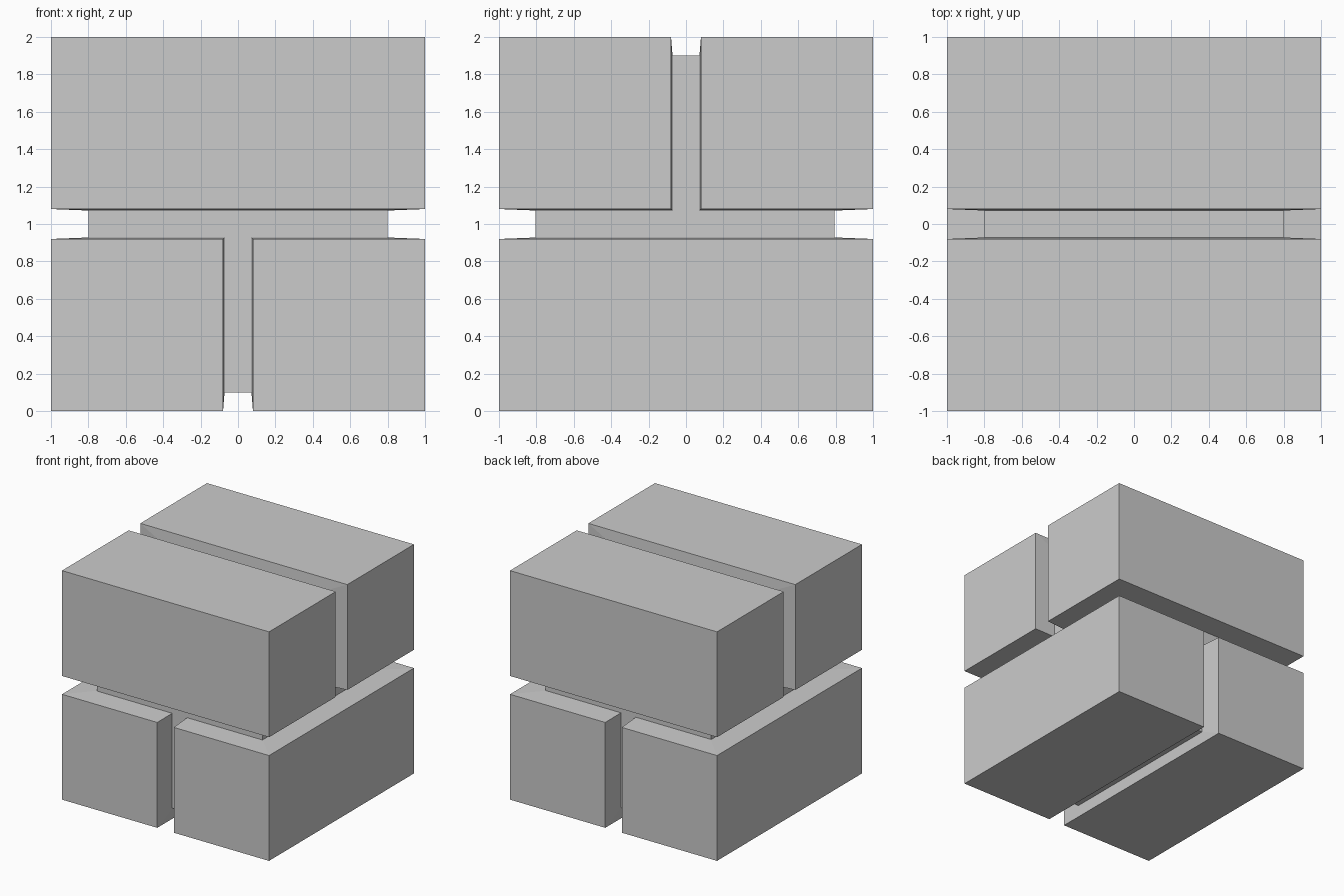
import bpy, bmesh

if "Cube" in bpy.data.objects:
    bpy.data.objects.remove(bpy.data.objects["Cube"])


def box(name, lo, hi):
    bm = bmesh.new()
    bmesh.ops.create_cube(bm, size=1)
    for v in bm.verts:
        v.co = [(lo[i] + hi[i]) / 2 + v.co[i] * (hi[i] - lo[i]) for i in range(3)]
    return finish(name, bm)


def finish(name, bm):
    bmesh.ops.recalc_face_normals(bm, faces=bm.faces)
    me = bpy.data.meshes.new(name)
    bm.to_mesh(me)
    bm.free()
    ob = bpy.data.objects.new(name, me)
    bpy.context.collection.objects.link(ob)
    return ob


def plate(name, place, outer, inner):
    """Slab that thins towards its middle; outer / inner = (u0, u1, v0, v1, half thickness)."""
    bm = bmesh.new()
    rings = []
    for s in (1, -1):
        for u0, u1, v0, v1, t in (outer, inner):
            rings.append([bm.verts.new(place(u, v, s * t))
                          for u, v in ((u0, v0), (u1, v0), (u1, v1), (u0, v1))])
    for a, b in ((0, 1), (2, 3), (0, 2)):
        for i in range(4):
            j = (i + 1) % 4
            bm.faces.new((rings[a][i], rings[a][j], rings[b][j], rings[b][i]))
    bm.faces.new(rings[1])
    bm.faces.new(rings[3])
    return finish(name, bm)


# solid cube that gets split into four blocks
body = box("grooved_block", (-1, -1, 0), (1, 1, 2))

# tapered grooves: waist, top (along x), bottom (along y)
waist = plate("waist_groove", lambda u, v, t: (u, v, 1 + t),
              (-1.2, 1.2, -1.2, 1.2, .088), (-.6, .6, -.6, .6, .064))
half_out, half_in = (-1.2, 1.2, -.03, 1.1, .088), (-.6, .6, .03, .8, .064)
top = plate("top_groove", lambda u, v, t: (u, t, 1 + v), half_out, half_in)
bottom = plate("bottom_groove", lambda u, v, t: (t, u, 1 - v), half_out, half_in)

# recessed core forming the groove floors
core = box("core", (-.8, -.805, .1), (.8, .795, 1.9))

bpy.context.view_layer.objects.active = body
for ob, op in ((waist, 'DIFFERENCE'), (top, 'DIFFERENCE'),
               (bottom, 'DIFFERENCE'), (core, 'UNION')):
    m = body.modifiers.new(ob.name, 'BOOLEAN')
    m.object, m.operation, m.solver = ob, op, 'EXACT'
    bpy.ops.object.modifier_apply(modifier=m.name)
    bpy.data.objects.remove(ob)
